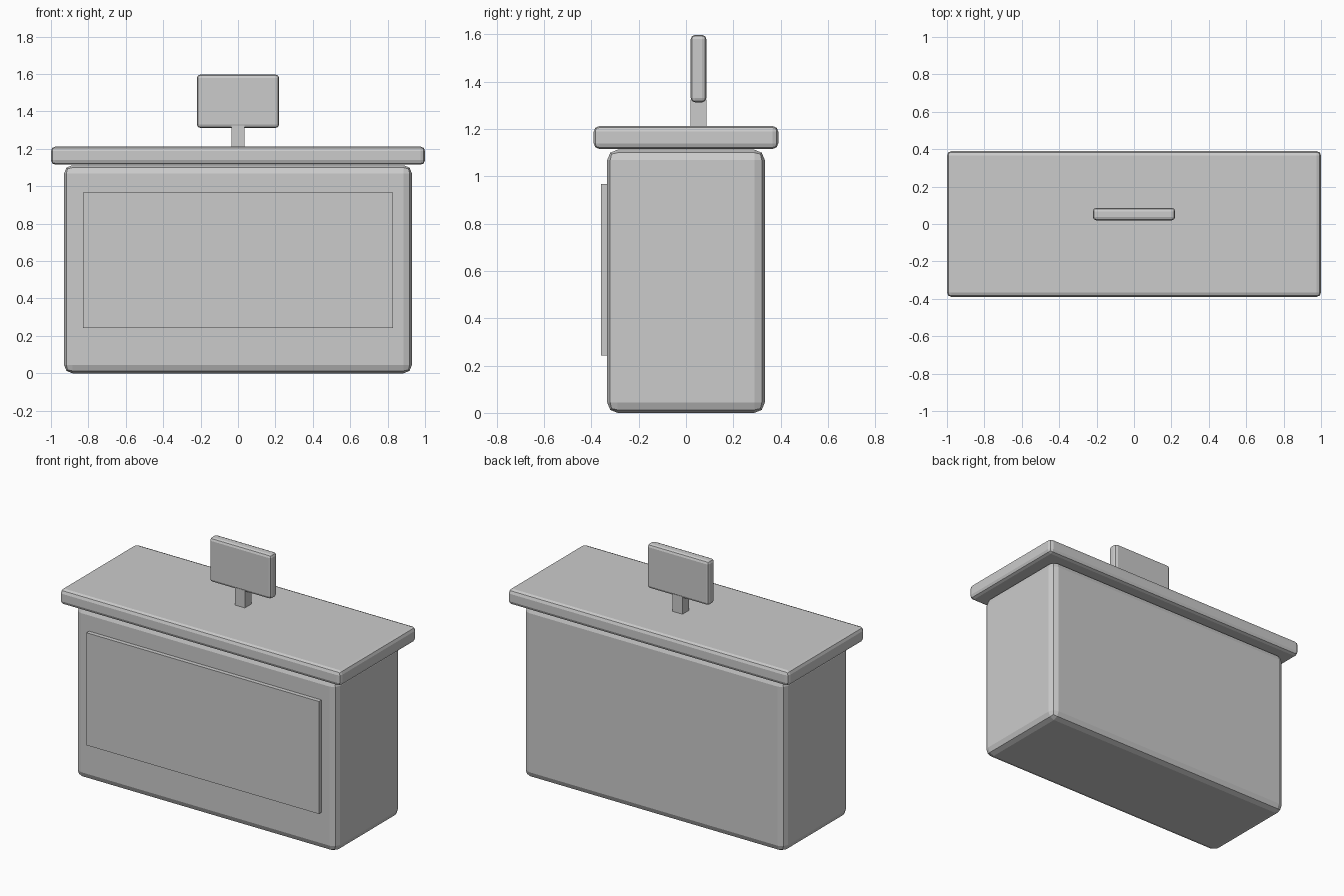
import bpy

if "Cube" in bpy.data.objects:
    bpy.data.objects.remove(bpy.data.objects["Cube"], do_unlink=True)

grey = bpy.data.materials.new("plain grey")
grey.use_nodes = True
colour = (0.6, 0.6, 0.6, 1)
grey.diffuse_color = colour
grey.node_tree.nodes["Principled BSDF"].inputs["Base Color"].default_value = colour


def box(name, x, y, z, bevel=0.0):
    """Box between (low, high) limits on each axis, with rounded edges."""
    limits = (x, y, z)
    bpy.ops.mesh.primitive_cube_add(size=1, location=[(a + b) / 2 for a, b in limits])
    obj = bpy.context.object
    obj.name = name
    obj.scale = [b - a for a, b in limits]
    bpy.ops.object.transform_apply(location=False, rotation=False, scale=True)
    obj.data.materials.append(grey)
    if bevel:
        mod = obj.modifiers.new("rounded edges", "BEVEL")
        mod.width = bevel
        mod.segments = 2
    return obj


# Counter body, worktop and front panel
box("counter_body", (-0.93, 0.93), (-0.333, 0.333), (0, 1.112), 0.044)
box("worktop", (-1, 1), (-0.39, 0.39), (1.115, 1.212), 0.024)
box("front_panel", (-0.828, 0.828), (-0.36, -0.32), (0.243, 0.967))

# Small sign standing on the worktop
box("sign_post", (-0.035, 0.035), (0.02, 0.086), (1.2, 1.325))
box("sign_board", (-0.22, 0.22), (0.02, 0.086), (1.312, 1.597), 0.018)
